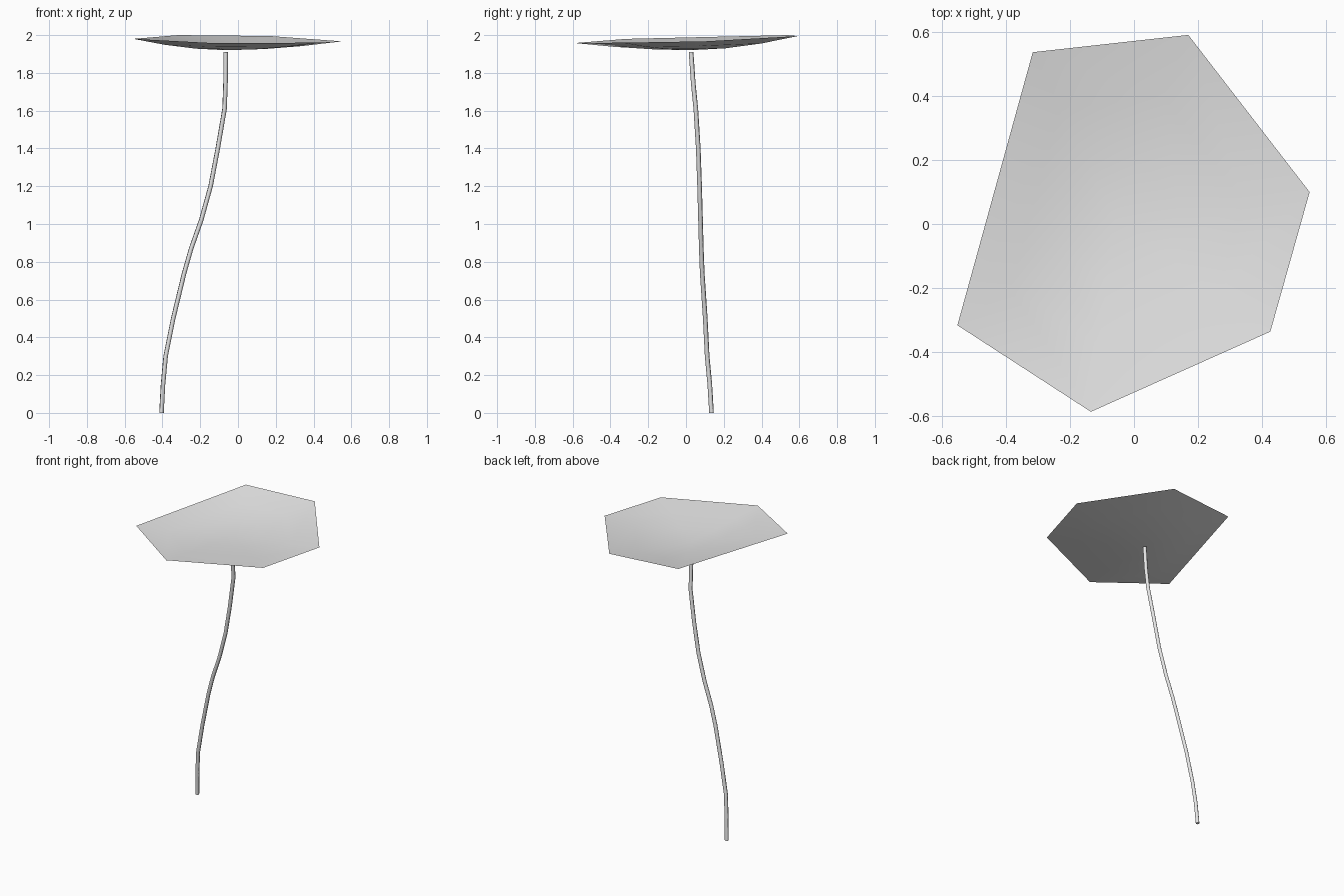
import bpy, bmesh
from mathutils import Vector

cube = bpy.data.objects.get("Cube")
if cube:
    bpy.data.objects.remove(cube)

# Single pale grey material
grey = bpy.data.materials.new("pale_grey")
grey.use_nodes = True
colour = (0.8, 0.8, 0.8, 1)
grey.diffuse_color = colour
grey.node_tree.nodes["Principled BSDF"].inputs["Base Color"].default_value = colour


def add_object(name, data):
    obj = bpy.data.objects.new(name, data)
    bpy.context.collection.objects.link(obj)
    data.materials.append(grey)
    return obj


# Cap: thin shallow dish with an irregular six-sided rim
rim = [Vector(p) for p in [(-0.317, 0.538, 2.0), (-0.553, -0.317, 1.98),
                           (-0.135, -0.588, 1.958), (0.427, -0.337, 1.96),
                           (0.55, 0.10, 1.967), (0.17, 0.592, 1.995)]]
centre = Vector((-0.06, 0.02, 1.92))
bm = bmesh.new()
hub = bm.verts.new(centre)
rings = []
for t in (0.33, 0.66, 1.0):
    ring = []
    for p in rim:
        co = centre.lerp(p, t)
        co.z = centre.z + (p.z - centre.z) * t ** 1.8
        ring.append(bm.verts.new(co))
    rings.append(ring)
n = len(rim)
for i in range(n):
    j = (i + 1) % n
    bm.faces.new((hub, rings[0][i], rings[0][j]))
    for inner, outer in zip(rings, rings[1:]):
        bm.faces.new((inner[i], outer[i], outer[j], inner[j]))
for face in bm.faces:
    face.smooth = True
cap_mesh = bpy.data.meshes.new("cap")
bm.to_mesh(cap_mesh)
bm.free()
add_object("cap", cap_mesh)

# Stem: slender bent tube ending just below the cap
path = [(-0.405, 0.135, 0), (-0.397, 0.126, 0.15), (-0.383, 0.112, 0.3),
        (-0.343, 0.102, 0.5), (-0.285, 0.086, 0.74), (-0.248, 0.081, 0.87),
        (-0.195, 0.077, 1.02), (-0.145, 0.072, 1.2), (-0.107, 0.065, 1.4),
        (-0.071, 0.052, 1.61), (-0.066, 0.038, 1.75), (-0.065, 0.027, 1.91)]
curve = bpy.data.curves.new("stem", "CURVE")
curve.dimensions = "3D"
curve.bevel_depth = 0.0125
curve.bevel_resolution = 1
curve.use_fill_caps = True
spline = curve.splines.new("POLY")
spline.points.add(len(path) - 1)
for point, co in zip(spline.points, path):
    point.co = (*co, 1)
spline.use_smooth = True
add_object("stem", curve)
